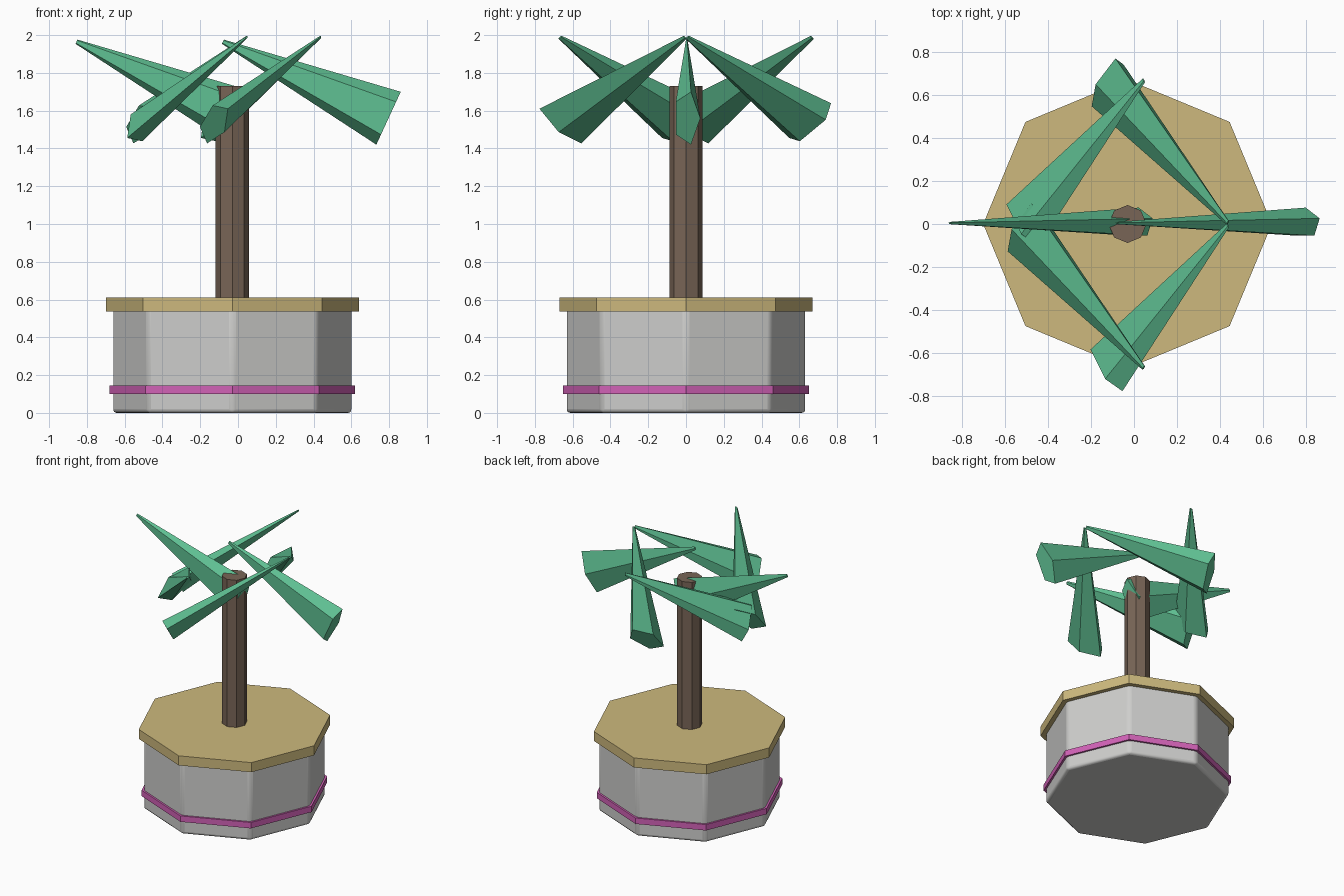
import bpy
import bmesh
import math
from mathutils import Matrix, Vector

cube = bpy.data.objects.get("Cube")
if cube:
    bpy.data.objects.remove(cube, do_unlink=True)

CENTRE_X = -0.03


def linear(c):
    c /= 255
    return c / 12.92 if c < 0.04045 else ((c + 0.055) / 1.055) ** 2.4


def material(name, *rgb):
    mat = bpy.data.materials.new(name)
    mat.use_nodes = True
    colour = [linear(c) for c in rgb] + [1]
    mat.diffuse_color = colour
    mat.node_tree.nodes["Principled BSDF"].inputs["Base Color"].default_value = colour
    return mat


stone = material("pale stone", 206, 206, 204)
sand = material("sand", 205, 185, 125)
pink = material("pink", 210, 98, 183)
bark = material("bark brown", 120, 101, 86)
green = material("leaf green", 94, 190, 145)


def add_object(name, bm, mat):
    mesh = bpy.data.meshes.new(name)
    bmesh.ops.recalc_face_normals(bm, faces=bm.faces)
    bm.to_mesh(mesh)
    bm.free()
    mesh.materials.append(mat)
    obj = bpy.data.objects.new(name, mesh)
    bpy.context.collection.objects.link(obj)
    return obj


def octagon(name, radius, low, high, mat):
    """Upright eight-sided prism with corners on the axes."""
    bm = bmesh.new()
    bmesh.ops.create_cone(
        bm, cap_ends=True, segments=8, radius1=radius, radius2=radius,
        depth=high - low,
        matrix=Matrix.Translation((CENTRE_X, 0, (low + high) / 2)))
    return add_object(name, bm, mat)


def leaf(name, tip, reach, wide):
    """Flattened five-sided spike running from its thin tip to a broad end."""
    tip, reach = Vector(tip), Vector(reach)
    axis = reach.normalized()
    wide = Vector(wide)
    wide = (wide - axis * wide.dot(axis)).normalized()
    thin = wide.cross(axis)
    bm = bmesh.new()
    rings = []
    for centre, size in ((tip, 0.08), (tip + reach, 1)):
        ring = []
        for i in range(5):
            a = math.tau * i / 5
            offset = wide * 0.162 * math.sin(a) + thin * 0.072 * math.cos(a)
            ring.append(bm.verts.new(centre + offset * size))
        bm.faces.new(ring)
        rings.append(ring)
    for i in range(5):
        j = (i + 1) % 5
        bm.faces.new((rings[0][i], rings[0][j], rings[1][j], rings[1][i]))
    add_object(name, bm, green)


# Planter body with softened edges
body = octagon("planter_body", 0.635, 0, 0.56, stone)
bevel = body.modifiers.new("soft edges", "BEVEL")
bevel.width = 0.02
bevel.segments = 3
bevel.limit_method = "ANGLE"
bpy.context.view_layer.objects.active = body
body.select_set(True)
bpy.ops.object.shade_smooth_by_angle(angle=math.radians(30))
body.select_set(False)

# Band, lid and trunk
octagon("planter_band", 0.65, 0.1, 0.145, pink)
octagon("planter_lid", 0.67, 0.537, 0.61, sand)
octagon("trunk", 0.088, 0.6, 1.73, bark)

# Leaves along the length, one crossing the trunk and one out to the left
for name, x in (("leaf_left", -0.08), ("leaf_centre", -0.855)):
    leaf(name, (x, 0.004, 1.965), (0.877, 0, -0.405), (0.41, 0, 0.91))

# Diagonal leaves, two on each slant
for name, side in (("back", 1), ("front", -1)):
    reach = (-0.56, 0.655 * side, -0.455)
    wide = (0.36, 0.72 * side, 0.6)
    leaf("leaf_" + name + "_outer", (0.435, 0.006 * side, 1.988), reach, wide)
    leaf("leaf_" + name + "_inner", (0.045, -0.667 * side, 1.988), reach, wide)
